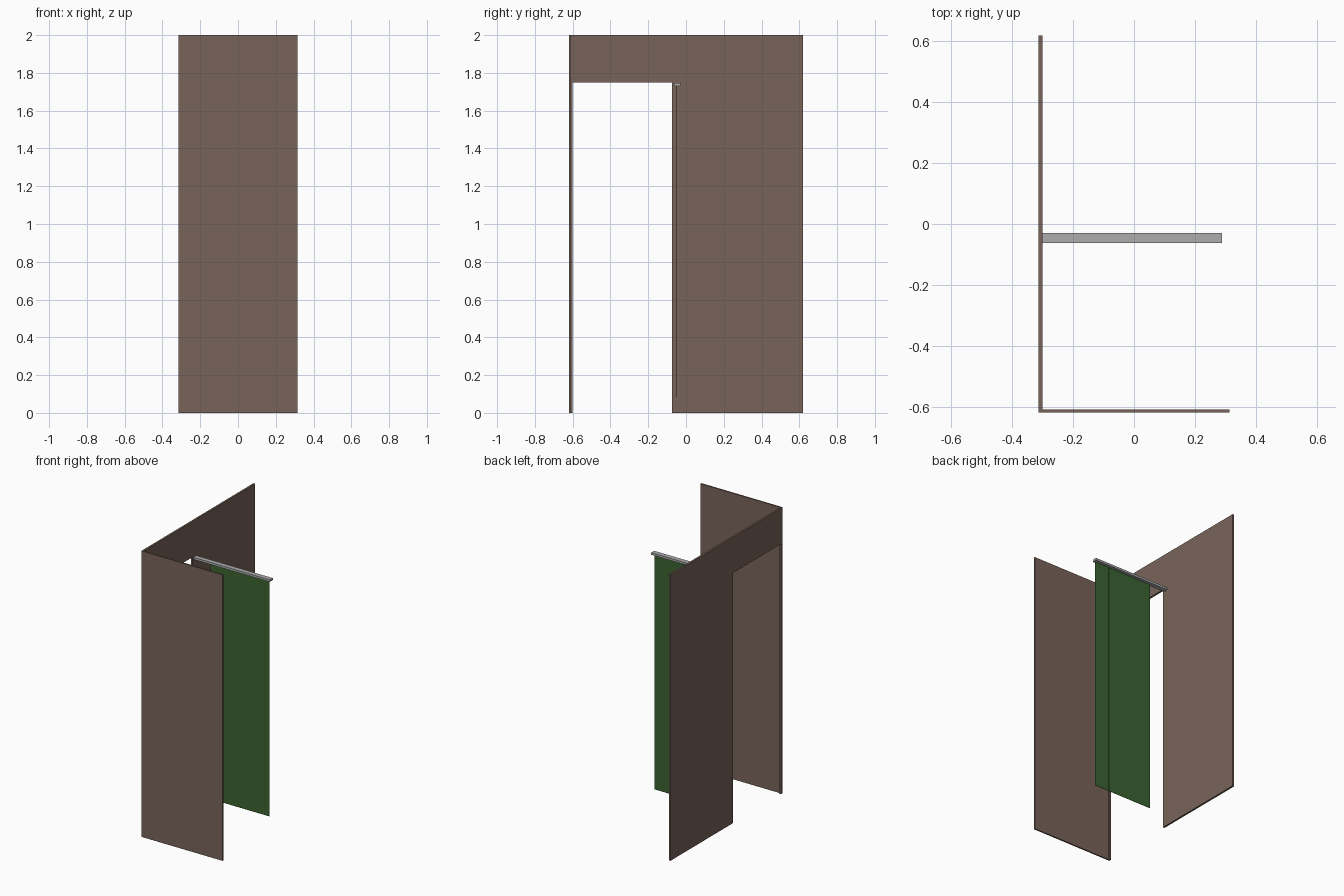
import bpy
import bmesh

cube = bpy.data.objects.get("Cube")
if cube:
    bpy.data.objects.remove(cube, do_unlink=True)


def material(name, colour):
    mat = bpy.data.materials.new(name)
    mat.use_nodes = True
    mat.diffuse_color = (*colour, 1)
    mat.node_tree.nodes["Principled BSDF"].inputs["Base Color"].default_value = (*colour, 1)
    return mat


brown = material("brown wall", (0.19, 0.127, 0.1))
green = material("green fabric", (0.042, 0.125, 0.03))
grey = material("grey metal", (0.42, 0.42, 0.42))


def add_object(name, bm, mat):
    mesh = bpy.data.meshes.new(name)
    bmesh.ops.recalc_face_normals(bm, faces=bm.faces)
    bm.to_mesh(mesh)
    bm.free()
    mesh.materials.append(mat)
    obj = bpy.data.objects.new(name, mesh)
    bpy.context.collection.objects.link(obj)
    return obj


def box(name, low, high, mat):
    bm = bmesh.new()
    bmesh.ops.create_cube(bm, size=1)
    for v in bm.verts:
        v.co = [(a + b) / 2 + c * (b - a) for a, b, c in zip(low, high, v.co)]
    return add_object(name, bm, mat)


# Front panel
box("front_panel", (-0.314, -0.62, 0), (0.314, -0.61, 2), brown)

# Side wall: an outline with a door opening, extruded to its thickness
outline = [(-0.61, 0), (-0.6, 0), (-0.6, 1.75), (-0.073, 1.75),
           (-0.073, 0), (0.62, 0), (0.62, 2), (-0.61, 2)]
bm = bmesh.new()
face = bm.faces.new([bm.verts.new((-0.314, y, z)) for y, z in outline])
wall = bmesh.ops.extrude_face_region(bm, geom=[face])
moved = [g for g in wall["geom"] if isinstance(g, bmesh.types.BMVert)]
bmesh.ops.translate(bm, verts=moved, vec=(0.013, 0, 0))
add_object("side_wall", bm, brown)

# Curtain rail
box("curtain_rail", (-0.301, -0.063, 1.731), (0.29, -0.03, 1.746), grey)

# Hanging slats, side by side with narrow gaps
slat_width = 0.114
for i in range(4):
    right = 0.281 - i * slat_width
    box(f"curtain_slat_{i + 1}", (right - slat_width + 0.001, -0.053, 0.085),
        (right, -0.051, 1.731), green)
